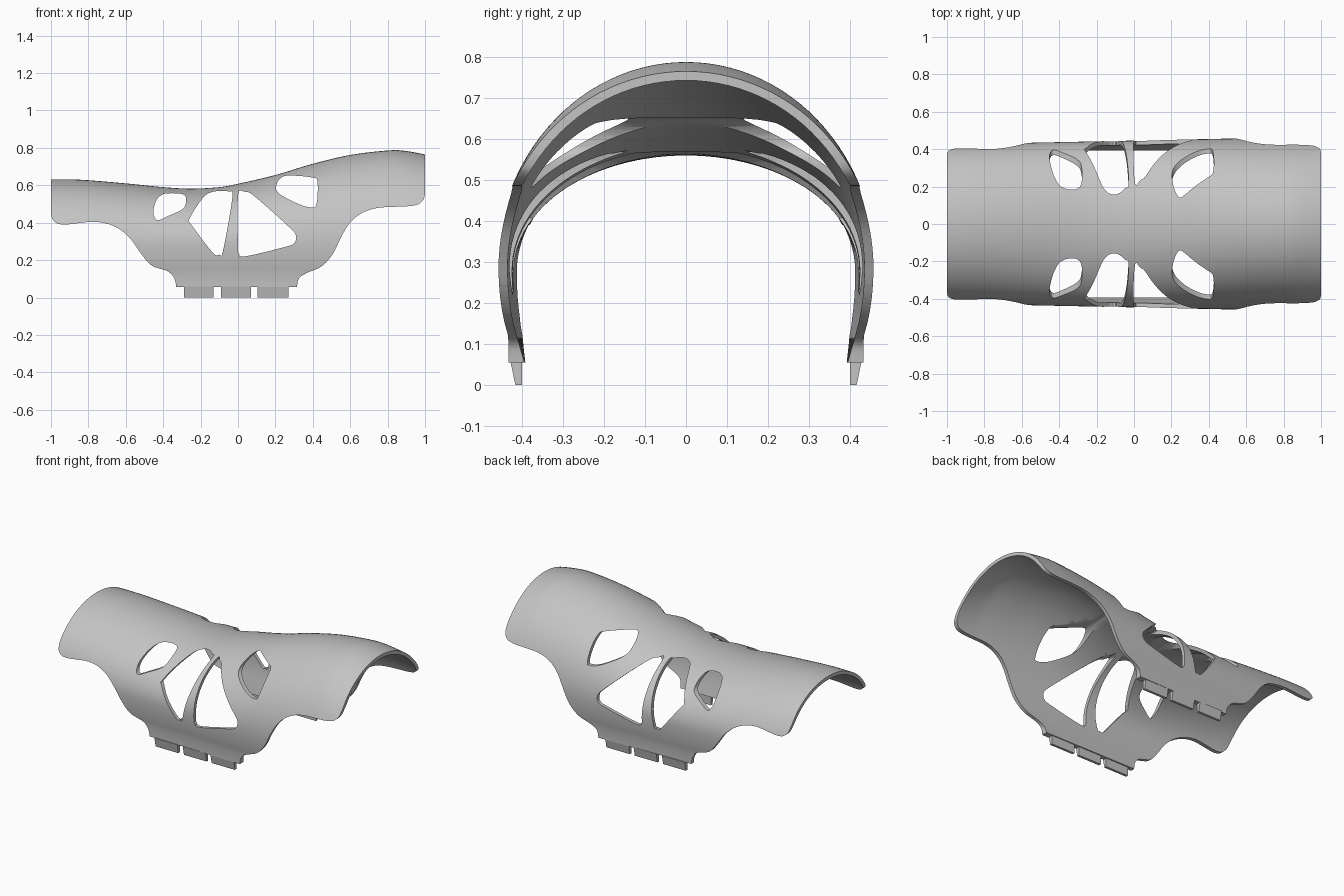
import bpy
import bmesh
import math

# Remove the default cube only
cube = bpy.data.objects.get("Cube")
if cube:
    bpy.data.objects.remove(cube, do_unlink=True)

AXIS_Z = 0.28       # height of the widest line of the arch
WALL = 0.022        # shell thickness
LOW_RADIUS = 0.55   # vertical radius below the widest line
SWEEP = 1.866       # half angle of the arch from the crown

grey = bpy.data.materials.new("plain_grey")
grey.use_nodes = True
grey.diffuse_color = (0.55, 0.55, 0.55, 1)
grey.node_tree.nodes["Principled BSDF"].inputs["Base Color"].default_value = grey.diffuse_color


def spline(points, closed=False, steps=5):
    """Smooth curve passing through all the points."""
    n = len(points)

    def at(i):
        return points[i % n] if closed else points[max(0, min(n - 1, i))]

    curve = []
    for i in range(n if closed else n - 1):
        p, q, r, s = (at(i + k) for k in (-1, 0, 1, 2))
        for j in range(steps):
            t = j / steps
            curve.append(tuple(
                0.5 * (2 * b + (c - a) * t + (2 * a - 5 * b + 4 * c - d) * t ** 2
                       + (3 * b - a - 3 * c + d) * t ** 3)
                for a, b, c, d in zip(p, q, r, s)))
    if not closed:
        curve.append(points[-1])
    return curve


def loft(name, rings):
    """Closed solid joining equal rings of points."""
    bm = bmesh.new()
    rows = [[bm.verts.new(p) for p in ring] for ring in rings]
    for row, following in zip(rows, rows[1:]):
        for i in range(len(row)):
            k = (i + 1) % len(row)
            bm.faces.new((row[i], row[k], following[k], following[i]))
    bm.faces.new(rows[0])
    bm.faces.new(rows[-1][::-1])
    bmesh.ops.recalc_face_normals(bm, faces=bm.faces)
    mesh = bpy.data.meshes.new(name)
    bm.to_mesh(mesh)
    bm.free()
    mesh.materials.append(grey)
    obj = bpy.data.objects.new(name, mesh)
    bpy.context.collection.objects.link(obj)
    return obj


def through_prism(name, outline):
    """Front outline pushed through the whole depth."""
    return loft(name, [[(x, y, z) for x, z in outline] for y in (-0.6, 0.6)])


def activate(obj):
    bpy.ops.object.select_all(action="DESELECT")
    obj.select_set(True)
    bpy.context.view_layer.objects.active = obj


def cut(target, cutter, operation):
    cutter.hide_render = True
    activate(target)
    mod = target.modifiers.new("cut", "BOOLEAN")
    mod.operation = operation
    mod.solver = "EXACT"
    mod.object = cutter
    bpy.ops.object.modifier_apply(modifier=mod.name)
    bpy.data.objects.remove(cutter, do_unlink=True)


def arch_side(half_width, crown, count=32):
    """Half an arch from the crown down to the lower edge."""
    side = []
    for i in range(count + 1):
        t = SWEEP * i / count
        rise = crown - AXIS_Z if math.cos(t) > 0 else LOW_RADIUS
        side.append((half_width * math.sin(t), AXIS_Z + rise * math.cos(t)))
    return side


def mirrored(side):
    return [(-y, z) for y, z in side[:0:-1]] + side


def section(x, crown):
    """Wall section with the thickened lip at its lower edges."""
    half_width = 0.446 + 0.021 * x
    outer = arch_side(half_width, crown) + [(half_width * 0.955, 0.04)]
    inner = arch_side(half_width - WALL, crown - WALL) + [(0.39, 0.04)]
    return [(x, y, z) for y, z in mirrored(outer) + mirrored(inner)[::-1]]


# Curved shell, lofted along the crown line
crown_line = [(-1.05, 0.632), (-0.85, 0.63), (-0.6, 0.61), (-0.4, 0.59), (-0.25, 0.582),
              (-0.1, 0.59), (0, 0.608), (0.2, 0.655), (0.4, 0.715), (0.6, 0.762),
              (0.8, 0.786), (0.9, 0.783), (1.05, 0.755)]
shell = loft("arched_shell", [section(x, z) for x, z in spline(crown_line)])

# Trim the lower edge to its curved outline
left_edge = [(-1, 0.55), (-1, 0.46), (-0.985, 0.41), (-0.93, 0.39), (-0.77, 0.405),
             (-0.66, 0.38), (-0.58, 0.32), (-0.515, 0.23), (-0.46, 0.17),
             (-0.375, 0.14), (-0.34, 0.1), (-0.33, 0.055)]
right_edge = [(0.315, 0.055), (0.325, 0.1), (0.365, 0.13), (0.445, 0.165), (0.505, 0.23),
              (0.55, 0.32), (0.595, 0.395), (0.66, 0.45), (0.755, 0.48), (0.93, 0.49),
              (0.985, 0.515), (1, 0.56), (1, 0.62)]
outline = [(-1, 1)] + spline(left_edge) + spline(right_edge) + [(1, 1)]
cut(shell, through_prism("trim_outline", outline), "INTERSECT")

# Rounded openings through both sides
openings = {
    "small_left": [(-0.45, 0.44), (-0.43, 0.413), (-0.38, 0.433), (-0.3, 0.47), (-0.28, 0.5),
                   (-0.28, 0.54), (-0.31, 0.555), (-0.39, 0.555), (-0.43, 0.53), (-0.45, 0.48)],
    "large_left": [(-0.26, 0.42), (-0.19, 0.53), (-0.135, 0.565), (-0.05, 0.567),
                   (-0.03, 0.535), (-0.08, 0.25), (-0.1, 0.23), (-0.135, 0.24), (-0.25, 0.39)],
    "large_right": [(0, 0.545), (0.035, 0.565), (0.09, 0.54), (0.275, 0.375), (0.31, 0.33),
                    (0.3, 0.29), (0.25, 0.27), (0.04, 0.22), (0.005, 0.235), (0, 0.28)],
    "small_right": [(0.205, 0.6), (0.23, 0.64), (0.275, 0.652), (0.39, 0.643), (0.425, 0.62),
                    (0.42, 0.5), (0.395, 0.482), (0.33, 0.497), (0.22, 0.555)],
}
for name, points in openings.items():
    cut(shell, through_prism(name, spline(points, closed=True, steps=4)), "DIFFERENCE")

activate(shell)
bpy.ops.object.shade_smooth_by_angle(angle=math.radians(30))

# Tapered clip tabs under both lower edges
tab_profile = [(0.428, 0.058), (0.416, 0), (0.4, 0), (0.4, 0.058)]
for side, side_name in ((-1, "front"), (1, "back")):
    for i, (start, end) in enumerate(((-0.29, -0.13), (-0.09, 0.07), (0.105, 0.27))):
        loft(f"{side_name}_tab_{i + 1}",
             [[(x, side * y, z) for y, z in tab_profile] for x in (start, end)])
